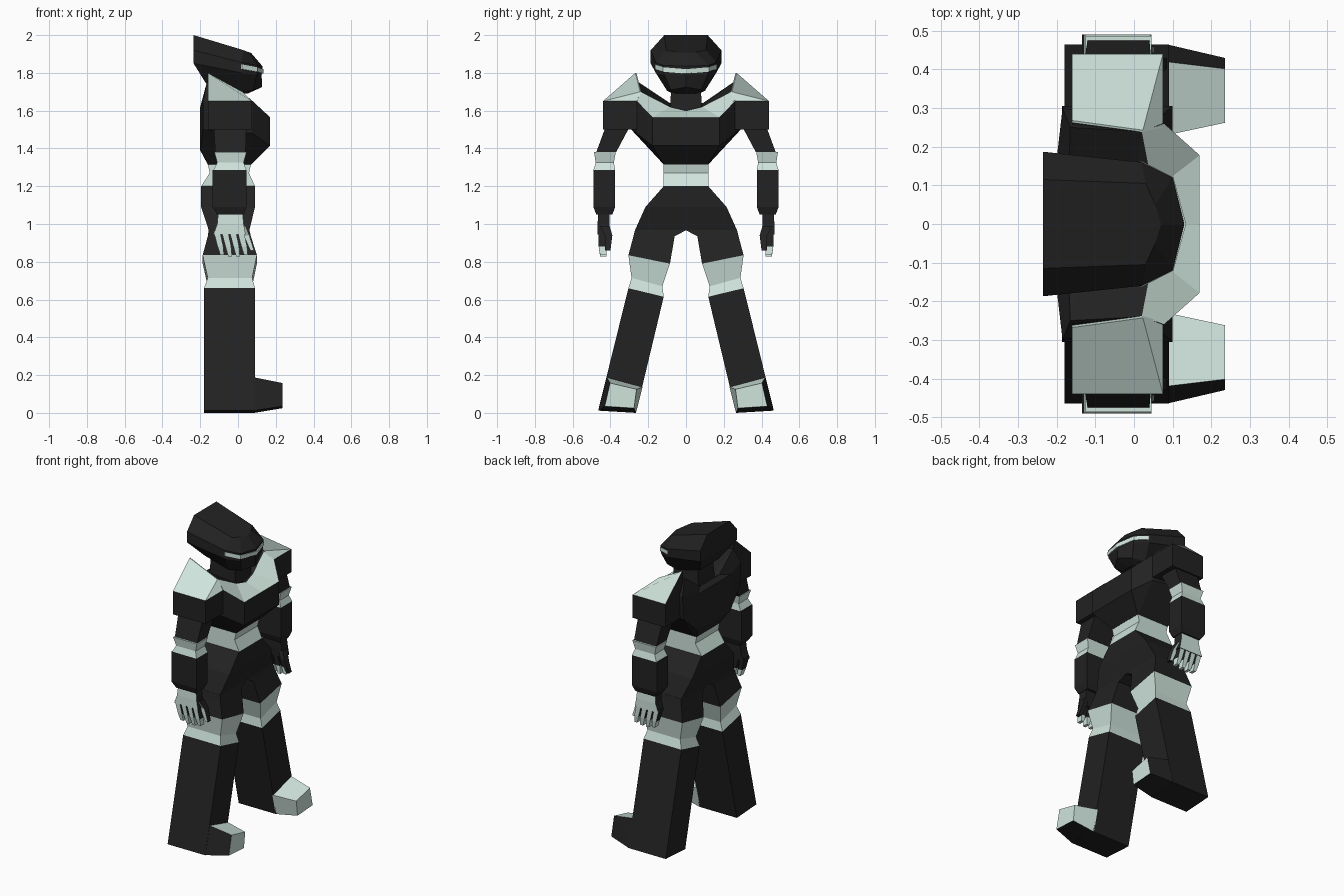
import bpy, bmesh


def material(name, rgb):
    m = bpy.data.materials.new(name)
    m.diffuse_color = (*rgb, 1)
    return m


MATS = [material("charcoal", (0.016, 0.016, 0.016)),
        material("pale mint", (0.63, 0.78, 0.72))]
DARK, MINT = 0, 1


def loft(name, rings, rule=DARK, mirror=False):
    """Skin a list of equal-length point rings; rule is a colour or a function of a face."""
    bm = bmesh.new()
    loops = [[bm.verts.new(p) for p in r] for r in rings]
    n = len(loops[0])
    for a, b in zip(loops, loops[1:]):
        for i in range(n):
            j = (i + 1) % n
            bm.faces.new((a[i], a[j], b[j], b[i]))
    bm.faces.new(loops[0])
    bm.faces.new(loops[-1])
    bmesh.ops.recalc_face_normals(bm, faces=bm.faces)
    bm.normal_update()
    for f in bm.faces:
        f.material_index = rule(f) if callable(rule) else rule
    me = bpy.data.meshes.new(name)
    bm.to_mesh(me)
    bm.free()
    for m in MATS:
        me.materials.append(m)
    ob = bpy.data.objects.new(name, me)
    bpy.context.collection.objects.link(ob)
    if mirror:
        mod = ob.modifiers.new("Mirror", 'MIRROR')
        mod.use_axis = (False, True, False)
        mod.use_mirror_merge = False
    return ob


def sym(*half):
    """Mirror half a ring (from back to front) across y = 0."""
    return list(half) + [(x, -y, z) for x, y, z in reversed(half) if y > 0]


def quad(x0, x1, inner, outer):
    """Four-sided ring; inner and outer are (y, z)."""
    return [(x0, *inner), (x1, *inner), (x1, *outer), (x0, *outer)]


def level(x0, x1, y0, y1, z):
    return quad(x0, x1, (y0, z), (y1, z))


# Helmet
loft("helmet", [
    sym((-.235, .115, 2.0), (.03, .105, 1.92), (.055, .05, 1.91), (.07, 0, 1.905)),
    sym((-.235, .187, 1.92), (.02, .16, 1.855), (.10, .12, 1.84), (.13, 0, 1.835)),
    sym((-.235, .187, 1.85), (.02, .16, 1.80), (.10, .115, 1.79), (.125, 0, 1.785)),
    sym((-.17, .095, 1.745), (.0, .10, 1.705), (.08, .08, 1.71), (.128, 0, 1.725)),
    sym((-.14, .07, 1.735), (.0, .07, 1.69), (.035, .05, 1.69), (.05, 0, 1.69)),
])

# Visor strip wrapped round the face
path = [(.02, .163, 1.833), (.102, .121, 1.818), (.135, 0, 1.808),
        (.102, -.121, 1.818), (.02, -.163, 1.833)]
loft("visor", [[(x, y, z - .012), (x, y, z + .012),
                (x - .03, y * .9, z + .012), (x - .03, y * .9, z - .012)]
               for x, y, z in path], MINT)

# Neck
loft("neck", [level(-.15, .04, -.085, .085, 1.58), level(-.14, .03, -.078, .078, 1.74)])

# Chest, with a pale collar on its upper front
loft("chest", [
    sym((-.16, .118, 1.315), (-.15, .118, 1.315), (.065, .118, 1.315), (.07, .117, 1.315), (.07, 0, 1.315)),
    sym((-.20, .17, 1.39), (-.185, .29, 1.50), (.075, .26, 1.48), (.17, .178, 1.415), (.17, 0, 1.415)),
    sym((-.20, .17, 1.62), (-.185, .30, 1.65), (.078, .26, 1.65), (.17, .178, 1.565), (.17, 0, 1.565)),
    sym((-.17, .10, 1.64), (-.165, .25, 1.75), (.02, .24, 1.70), (.05, .085, 1.62), (.06, 0, 1.60)),
    sym((-.15, .07, 1.63), (-.13, .075, 1.63), (0, .075, 1.62), (.03, .06, 1.61), (.035, 0, 1.595)),
], lambda f: MINT if f.calc_center_median().x > .05 and f.normal.z > .2
    and f.calc_center_median().z > 1.56 else DARK)

# Shoulder pads, pale on the sloping top
loft("shoulder_pad", [
    level(-.16, .075, .24, .44, 1.50),
    level(-.16, .075, .25, .44, 1.65),
    [(-.16, .262, 1.80), (.02, .238, 1.70), (.023, .243, 1.70), (-.16, .268, 1.80)],
], lambda f: MINT if f.calc_center_median().z > 1.651 and f.normal.x > -.5
    and f.normal.y > -.5 else DARK, True)

# Waist and pelvis
loft("waist", [level(-.16, .07, -.118, .118, 1.32), level(-.15, .058, -.118, .118, 1.27),
               level(-.195, .09, -.118, .118, 1.20)], MINT)
loft("pelvis", [level(-.195, .09, -.118, .118, 1.20), level(-.195, .09, -.215, .215, 1.09),
                level(-.155, .06, -.27, .27, .967)])

# Legs
loft("thigh", [quad(-.155, .06, (0, .967), (.27, .97)),
               quad(-.16, .068, (.06, .935), (.278, .935)),
               quad(-.187, .10, (.085, .79), (.305, .835))], DARK, True)
loft("knee", [quad(-.187, .10, (.085, .79), (.305, .835)),
              quad(-.16, .075, (.125, .67), (.288, .715)),
              quad(-.18, .09, (.118, .615), (.305, .66))], MINT, True)
loft("shin", [quad(-.18, .09, (.118, .615), (.305, .66)),
              quad(-.18, .09, (.265, 0), (.465, .012))], DARK, True)

# Feet: dark outer side and sole, pale elsewhere
loft("foot", [
    [(.085, .265, 0), (.085, .23, .137), (.085, .42, .188), (.085, .465, .012)],
    [(.235, .275, .025), (.235, .262, .125), (.235, .402, .158), (.235, .43, .035)],
], lambda f: DARK if f.normal.z < -.5 or f.normal.y > .5 else MINT, True)

# Arms
loft("upper_arm", [level(-.13, .045, .29, .42, 1.53), level(-.12, .04, .37, .475, 1.38)],
     DARK, True)
loft("elbow", [level(-.125, .045, .372, .487, 1.38), level(-.11, .03, .382, .478, 1.325),
               level(-.13, .045, .375, .49, 1.285)], MINT, True)
loft("forearm", [level(-.135, .045, .375, .49, 1.285), level(-.135, .045, .375, .49, 1.09),
                 level(-.11, .03, .39, .475, 1.05)], DARK, True)


# Hands: pale on the outside, dark on the palm
def back_of_hand(f):
    return MINT if f.normal.y > .5 else DARK


loft("hand", [level(-.105, .025, .405, .465, 1.055), level(-.11, .03, .405, .468, 1.0),
              level(-.13, .04, .41, .468, .945)], back_of_hand, True)
for i in range(4):
    x = -.112 + i * .042
    tip = .825 + .008 * abs(i - 1.5)
    loft("finger", [level(x - .017, x + .017, .415, .465, .96),
                    level(x + .004, x + .034, .42, .462, .88),
                    level(x + .018, x + .038, .42, .455, tip)],
         lambda f: MINT if f.normal.y > .5 or f.calc_center_median().z < .86 else DARK, True)
loft("thumb", [level(.01, .04, .405, .455, .99), level(.03, .06, .39, .43, .94),
               level(.065, .085, .40, .43, .86)], back_of_hand, True)
